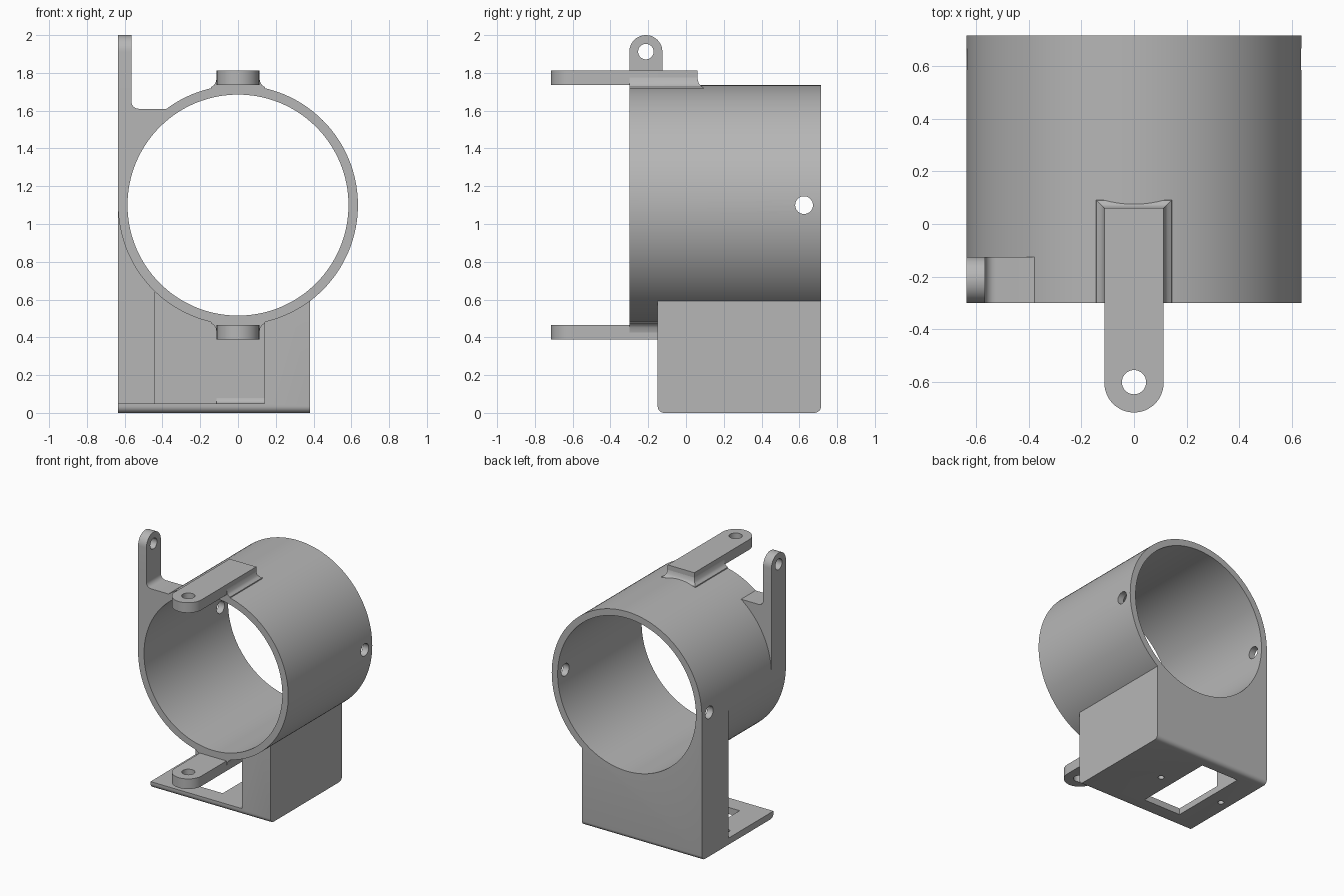
import bpy, bmesh, math

if "Cube" in bpy.data.objects:
    bpy.data.objects.remove(bpy.data.objects["Cube"])

grey = bpy.data.materials.new("grey_plastic")
grey.diffuse_color = (0.47, 0.47, 0.47, 1)
grey.use_nodes = True
grey.node_tree.nodes["Principled BSDF"].inputs["Base Color"].default_value = grey.diffuse_color

R, R_IN, CZ = 0.635, 0.585, 1.10        # tube radii and axis height
FRONT, BACK = -0.30, 0.715              # tube ends


def finish(name, bm):
    bmesh.ops.recalc_face_normals(bm, faces=bm.faces)
    me = bpy.data.meshes.new(name)
    bm.to_mesh(me)
    bm.free()
    me.materials.append(grey)
    ob = bpy.data.objects.new(name, me)
    bpy.context.collection.objects.link(ob)
    return ob


def prism(name, pts, axis, lo, hi):
    """Extrude a 2D outline along an axis from lo to hi."""
    place = {'x': lambda a, b, t: (t, a, b),
             'y': lambda a, b, t: (a, t, b),
             'z': lambda a, b, t: (a, b, t)}[axis]
    bm = bmesh.new()
    ends = [[bm.verts.new(place(a, b, t)) for a, b in pts] for t in (lo, hi)]
    n = len(pts)
    for ring in ends:
        bm.faces.new(ring)
    for i in range(n):
        j = (i + 1) % n
        bm.faces.new((ends[0][i], ends[0][j], ends[1][j], ends[1][i]))
    return finish(name, bm)


def arc(cx, cy, r, a0, a1, n):
    return [(cx + r * math.cos(math.radians(a0 + (a1 - a0) * i / n)),
             cy + r * math.sin(math.radians(a0 + (a1 - a0) * i / n))) for i in range(n + 1)]


def rod(name, cx, cy, r, axis, lo, hi, n=32):
    return prism(name, arc(cx, cy, r, 0, 360, n)[:-1], axis, lo, hi)


def box(x0, x1, y0, y1, z0, z1):
    return prism("cutter", [(x0, y0), (x1, y0), (x1, y1), (x0, y1)], 'z', z0, z1)


def cut(ob, *cutters):
    """Subtract the cutters and delete them."""
    for c in cutters:
        m = ob.modifiers.new("cut", 'BOOLEAN')
        m.operation, m.solver, m.object = 'DIFFERENCE', 'EXACT', c
    dg = bpy.context.evaluated_depsgraph_get()
    me = bpy.data.meshes.new_from_object(ob.evaluated_get(dg))
    ob.modifiers.clear()
    ob.data = me
    for c in cutters:
        bpy.data.objects.remove(c)


def bore(r):
    return rod("cutter", 0, CZ, r, 'y', -2, 2, 128)


def side_hole():
    return rod("cutter", 0.625, CZ, 0.047, 'x', -1, 1)


# Main tube with a screw hole on each side
tube = rod("tube", 0, CZ, R, 'y', FRONT, BACK, 128)
cut(tube, bore(R_IN), side_hole())

# Pedestal: block with rounded lower edges, hollowed to floor, back and right wall
r = 0.035
outline = (arc(-0.15 + r, r, r, 180, 270, 6) + arc(BACK - r, r, r, 270, 360, 6)
           + [(BACK, CZ), (-0.15, CZ)])
pedestal = prism("pedestal", outline, 'x', -R, 0.38)
cut(pedestal,
    box(0, 0.5, -1, 1, 0.598, 2),               # trim above the right wall
    bore(0.61),
    box(-0.44, 0.14, -1, 0.64, 0.05, 1.2),      # main cavity
    box(-1, -0.43, -1, 0.395, 0.05, 1.2),       # open left side
    box(-0.44, -0.115, -0.02, 0.62, -1, 0.2),   # window in the floor
    rod("cutter", 0.0, 0.30, 0.022, 'z', -1, 0.2, 20),
    rod("cutter", -0.555, 0.30, 0.022, 'z', -1, 0.2, 20),
    side_hole())

# Small fillet where the floor meets the back wall
prism("floor_fillet", [(0.645, 0.045)] + [(0.61, 0.045)] +
      arc(0.61, 0.08, 0.03, 270, 360, 5) + [(0.645, 0.08)], 'x', -0.115, 0.145)

# Gusset beside the tube that carries the upright lug
gusset = prism("gusset", [(-R, CZ), (-R, 1.7), (-0.565, 1.7)] +
               arc(-0.525, 1.65, 0.04, 180, 270, 6) + [(-0.30, 1.61), (-0.30, CZ)],
               'y', FRONT, -0.125)
cut(gusset, bore(0.61))

# Upright lug with rounded top and hole
lug = prism("upright_lug", [(FRONT, 1.7), (-0.125, 1.7)] +
            arc(-0.2125, 1.9125, 0.0875, 0, 180, 20), 'x', -R, -0.565)
cut(lug, rod("cutter", -0.2125, 1.9125, 0.041, 'x', -1, 0))

# Matching arms above and below the tube, with flared roots
W = 0.1125
for name, s in (("upper", 1), ("lower", -1)):
    z0, z1 = sorted((CZ + s * 0.635, CZ + s * 0.712))
    arm = prism(name + "_arm", [(W, 0.06), (-W, 0.06)] +
                arc(0, -0.6025, W, 180, 360, 24), 'z', z0, z1)
    cut(arm, rod("cutter", 0, -0.60, 0.046, 'z', -1, 3))

    # root: stacked rectangles widening towards the tube
    bm = bmesh.new()
    rings = []
    for h, e in ((0.675, 0), (0.648, 0.006), (0.635, 0.015), (0.625, 0.03), (0.60, 0.036)):
        z = CZ + s * h
        rings.append([bm.verts.new(p) for p in (
            (-W - e, FRONT, z), (W + e, FRONT, z), (W + e, 0.06 + e, z), (-W - e, 0.06 + e, z))])
    bm.faces.new(rings[0])
    bm.faces.new(rings[-1])
    for a, b in zip(rings, rings[1:]):
        for i in range(4):
            j = (i + 1) % 4
            bm.faces.new((a[i], a[j], b[j], b[i]))
    finish(name + "_arm_root", bm)

# Smooth the curved faces and keep hard edges
for ob in bpy.data.objects:
    ob.select_set(True)
    bpy.context.view_layer.objects.active = ob
bpy.ops.object.shade_smooth_by_angle(angle=math.radians(32))
